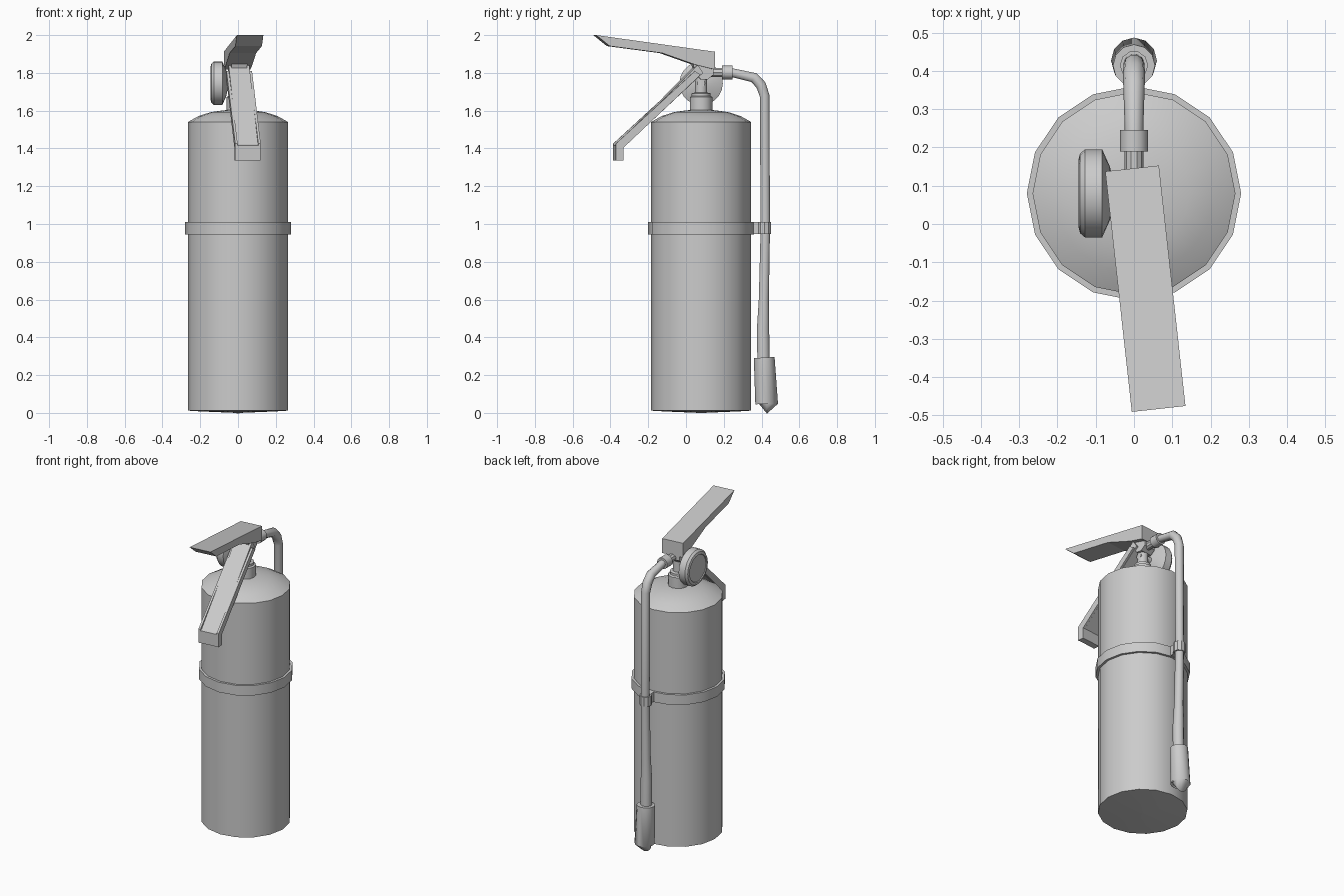
import bpy, bmesh
from math import sin, cos, tau, radians
from mathutils import Vector, Matrix

if "Cube" in bpy.data.objects:
    bpy.data.objects.remove(bpy.data.objects["Cube"])


def finish(name, bm, smooth=None):
    bmesh.ops.recalc_face_normals(bm, faces=bm.faces)
    mesh = bpy.data.meshes.new(name)
    bm.to_mesh(mesh)
    bm.free()
    obj = bpy.data.objects.new(name, mesh)
    bpy.context.collection.objects.link(obj)
    if smooth:
        bpy.ops.object.select_all(action='DESELECT')
        obj.select_set(True)
        bpy.context.view_layer.objects.active = obj
        bpy.ops.object.shade_smooth_by_angle(angle=radians(smooth))
    return obj


def skin(bm, rings, closed=False):
    n = len(rings[0])
    pairs = list(zip(rings, rings[1:]))
    if closed:
        pairs.append((rings[-1], rings[0]))
    for a, b in pairs:
        for i in range(n):
            j = (i + 1) % n
            bm.faces.new((a[i], a[j], b[j], b[i]))
    if not closed:
        bm.faces.new(rings[0])
        bm.faces.new(rings[-1])


def lathe(name, profile, origin, axis=(0, 0, 1), n=16, closed=False):
    """Revolve (radius, height) points around an axis."""
    m = Matrix.Translation(origin) @ Vector((0, 0, 1)).rotation_difference(Vector(axis)).to_matrix().to_4x4()
    bm = bmesh.new()
    rings = [[bm.verts.new(m @ Vector((r * cos(tau * i / n), r * sin(tau * i / n), h)))
              for i in range(n)] for r, h in profile]
    skin(bm, rings, closed)
    return finish(name, bm, 35)


def tube(name, path, n=10):
    """Sweep a round section along (y, z, radius) points at x = 0."""
    bm = bmesh.new()
    pts = [Vector((0, y, z)) for y, z, r in path]
    rings = []
    for k, p in enumerate(pts):
        t = Vector()
        if k > 0:
            t += (p - pts[k - 1]).normalized()
        if k < len(pts) - 1:
            t += (pts[k + 1] - p).normalized()
        side = Vector((1, 0, 0)).cross(t.normalized())
        rings.append([bm.verts.new(p + path[k][2] * (Vector((cos(tau * i / n), 0, 0)) + side * sin(tau * i / n)))
                      for i in range(n)])
    skin(bm, rings)
    return finish(name, bm, 50)


TURN = (Matrix.Translation((-0.005, 0.145, 0)) @ Matrix.Rotation(radians(6.3), 4, 'Z')
        @ Matrix.Translation((0, -0.145, 0)))


def extrude(name, profile, x0, x1):
    """Extrude a (y, z) profile across x, turned like the handles."""
    bm = bmesh.new()
    rings = [[bm.verts.new(TURN @ Vector((x, y, z))) for y, z in profile] for x in (x0, x1)]
    skin(bm, rings)
    return finish(name, bm)


C = 0.08  # tank centre in y

# Tank with domed shoulder
lathe("tank", [(0.01, 0), (0.2, 0.008), (0.265, 0.012), (0.265, 1.54), (0.21, 1.571),
               (0.145, 1.592), (0.075, 1.602), (0.02, 1.604)], (0, C, 0))

# Strap around the tank and its hose clip
lathe("strap", [(0.26, 0.945), (0.28, 0.945), (0.28, 1.01), (0.26, 1.01)], (0, C, 0), closed=True)
lathe("hose_clip", [(0.028, 0.948), (0.037, 0.948), (0.037, 1.01), (0.028, 1.01)],
      (0, 0.415, 0), n=10, closed=True)
bm = bmesh.new()
bmesh.ops.create_cube(bm, size=1, matrix=Matrix.Translation((0, 0.367, 0.979))
                      @ Matrix.Diagonal((0.035, 0.036, 0.062, 1)))
finish("clip_bracket", bm)

# Neck and valve
lathe("neck", [(0.06, 1.59), (0.06, 1.672), (0.05, 1.678), (0.05, 1.692),
               (0.032, 1.696), (0.032, 1.79)], (0, C, 0), n=12)
extrude("valve_body", [(0.03, 1.85), (0.05, 1.79), (0.075, 1.765), (0.11, 1.765),
                       (0.14, 1.79), (0.14, 1.85)], -0.042, 0.042)

# Pressure gauge on the left side
lathe("gauge", [(0.02, -0.03), (0.02, 0.052), (0.07, 0.063), (0.115, 0.083), (0.115, 0.128),
                (0.104, 0.141), (0.088, 0.145), (0.085, 0.14)],
      (0, C, 1.745), axis=(-1, 0, 0), n=20)

# Upper squeeze lever
extrude("lever", [(0.145, 1.912), (0.145, 1.818), (0.045, 1.842), (-0.135, 1.905),
                  (-0.415, 1.942), (-0.487, 2.0)], -0.0705, 0.0705)

# Lower carry handle: plate with raised side flanges and a hooked tip
extrude("handle_plate", [(0.055, 1.842), (0.085, 1.80), (-0.34, 1.405), (-0.34, 1.335),
                         (-0.38, 1.335), (-0.38, 1.415), (-0.367, 1.42)], -0.055, 0.055)
for side, a in (("left", -0.068), ("right", 0.055)):
    extrude(side + "_handle_flange",
            [(0.04, 1.81), (0.07, 1.79), (-0.34, 1.405), (-0.34, 1.335),
             (-0.382, 1.335), (-0.382, 1.425)], a, a + 0.013)

# Outlet port and collar
lathe("outlet", [(0.025, 0.11), (0.025, 0.2)], (0, 0, 1.802), axis=(0, 1, 0), n=10)
lathe("outlet_collar", [(0.037, 0.19), (0.037, 0.246)], (0, 0, 1.802), axis=(0, 1, 0), n=12)

# Hose and nozzle
tube("hose", [(0.24, 1.802, 0.024), (0.36, 1.775, 0.028), (0.397, 1.735, 0.029), (0.416, 1.68, 0.027),
              (0.42, 0.98, 0.026), (0.412, 0.6, 0.028), (0.408, 0.45, 0.034), (0.41, 0.28, 0.034)])
tube("nozzle", [(0.414, 0.293, 0.055), (0.427, 0.047, 0.06), (0.427, 0.046, 0.05), (0.426, 0.06, 0.047)], 12)
